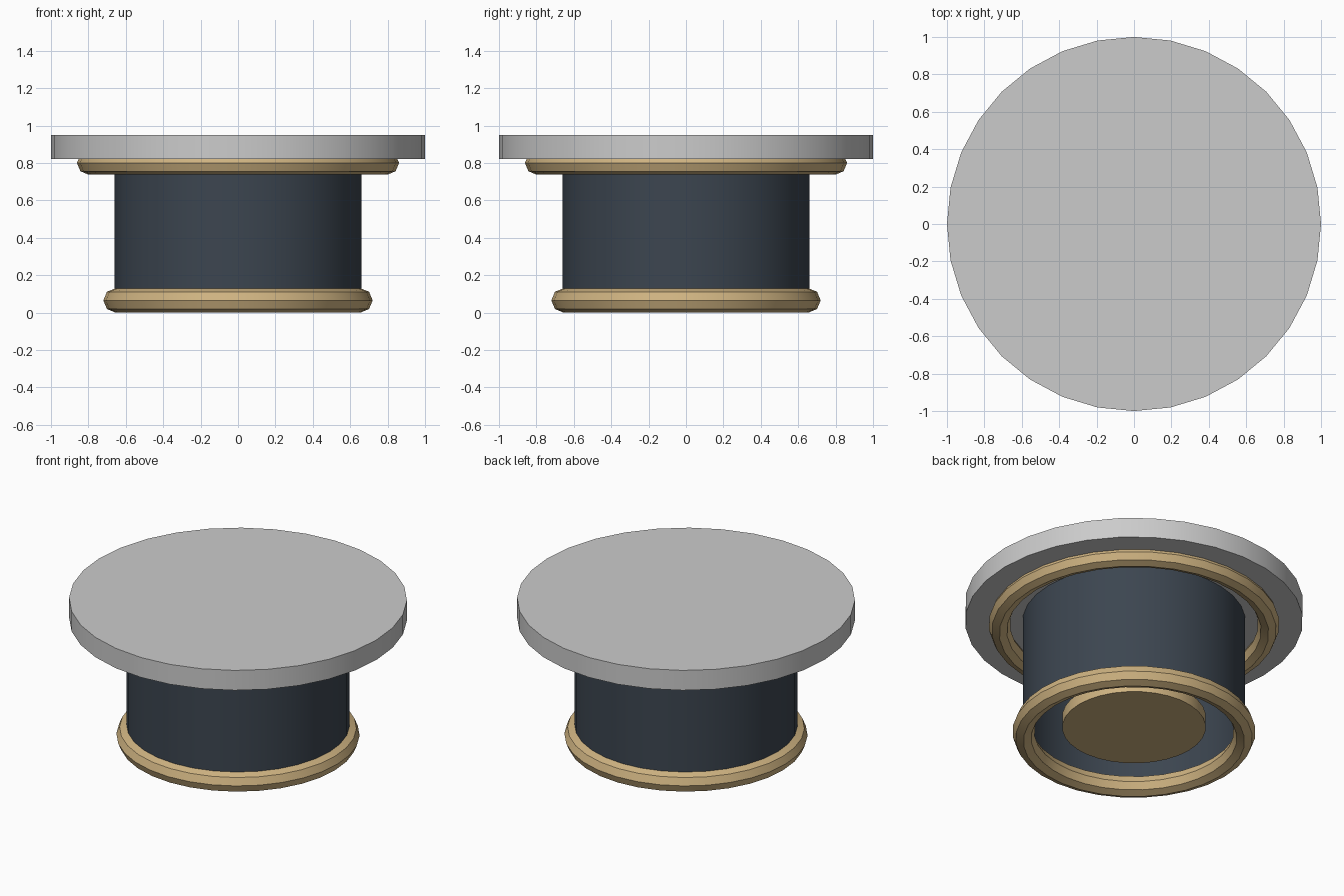
import bpy, bmesh
from math import radians, pi, cos, sin

if "Cube" in bpy.data.objects:
    bpy.data.objects.remove(bpy.data.objects["Cube"])

SIDES = 32


def material(name, rgb):
    m = bpy.data.materials.new(name)
    m.diffuse_color = (*rgb, 1)
    m.use_nodes = True
    m.node_tree.nodes["Principled BSDF"].inputs["Base Color"].default_value = m.diffuse_color
    return m


brass = material("brass", (0.62, 0.45, 0.22))
slate = material("slate", (0.045, 0.06, 0.08))


def finish(obj, name, mat):
    obj.name = name
    if mat:
        obj.data.materials.append(mat)
    bpy.ops.object.shade_smooth_by_angle(angle=radians(30))
    return obj


def cylinder(name, radius, z0, z1, mat=None, fill='NGON'):
    bpy.ops.mesh.primitive_cylinder_add(vertices=SIDES, radius=radius, depth=z1 - z0,
                                        end_fill_type=fill, location=(0, 0, (z0 + z1) / 2))
    return finish(bpy.context.object, name, mat)


def ring(name, major, minor, z):
    bpy.ops.mesh.primitive_torus_add(major_segments=SIDES, minor_segments=8, major_radius=major,
                                     minor_radius=minor, location=(0, 0, z))
    return finish(bpy.context.object, name, brass)


# Wide top slab
cylinder("top_slab", 1.0, 0.82, 0.95)
# Hollow drum, open underneath
cylinder("drum", 0.66, 0.065, 0.82, slate, fill='NOTHING')
# Brass trim under the slab and around the foot
ring("upper_trim", 0.798, 0.063, 0.80)
ring("foot_trim", 0.655, 0.065, 0.065)
# Small disc inside the foot
cylinder("base_disc", 0.425, 0.095, 0.17, brass)
